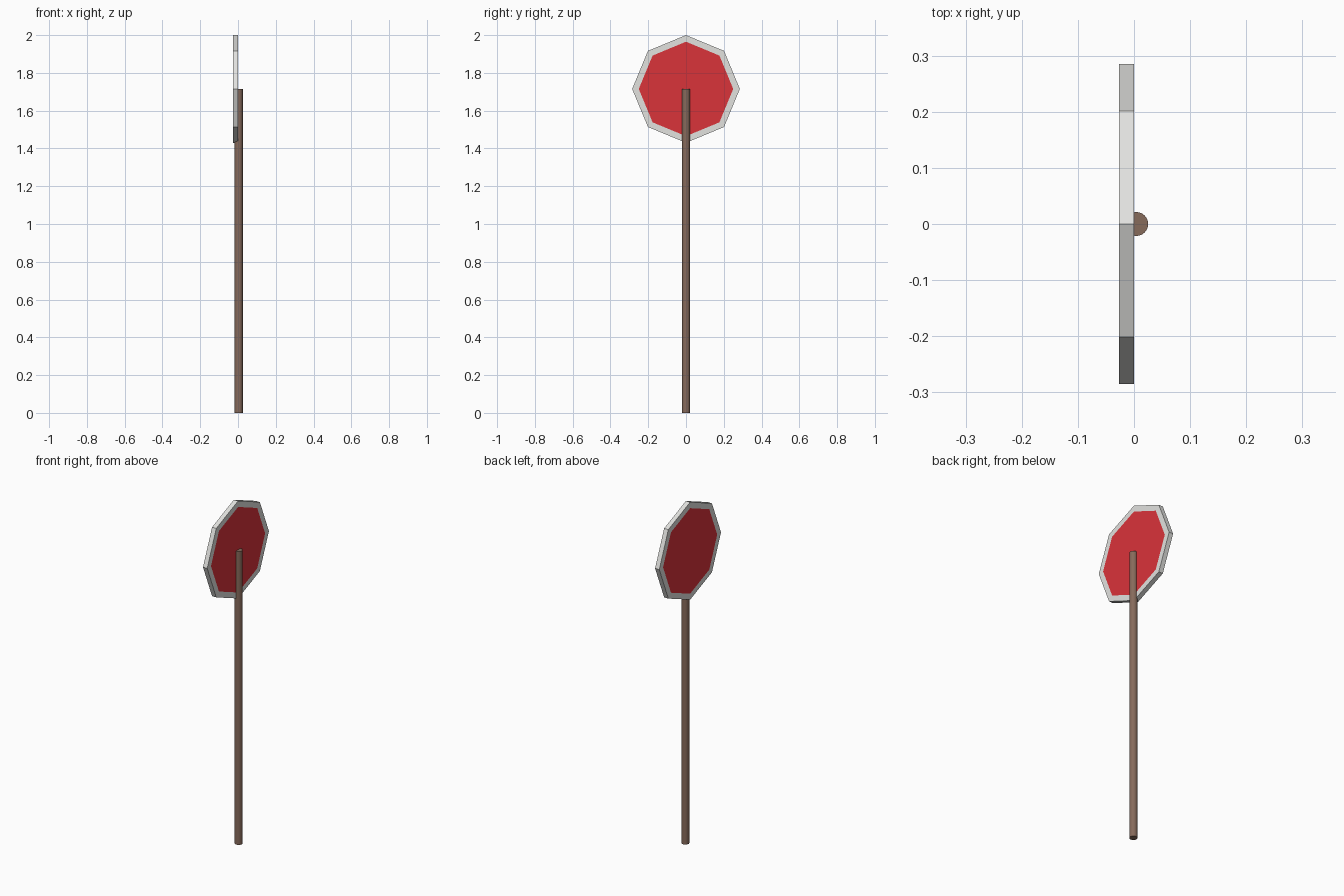
import bpy
import bmesh
from math import pi
from mathutils import Matrix, Vector

cube = bpy.data.objects.get("Cube")
if cube:
    bpy.data.objects.remove(cube, do_unlink=True)


def material(name, color):
    mat = bpy.data.materials.new(name)
    mat.use_nodes = True
    mat.diffuse_color = (*color, 1)
    mat.node_tree.nodes["Principled BSDF"].inputs["Base Color"].default_value = (*color, 1)
    return mat


def prism(name, sides, radius, depth, matrix, mats):
    """Capped cylinder along its local z, placed by a matrix."""
    bm = bmesh.new()
    bmesh.ops.create_cone(bm, cap_ends=True, segments=sides, radius1=radius,
                          radius2=radius, depth=depth, matrix=matrix)
    mesh = bpy.data.meshes.new(name)
    bm.to_mesh(mesh)
    bm.free()
    obj = bpy.data.objects.new(name, mesh)
    bpy.context.collection.objects.link(obj)
    for mat in mats:
        mesh.materials.append(mat)
    return obj


red = material("sign red", (0.7, 0.033, 0.042))
white = material("border white", (0.76, 0.76, 0.74))
brown = material("post brown", (0.24, 0.145, 0.105))

SIGN_Z, SIGN_R, INNER_R = 1.715, 0.285, 0.25

# Octagonal plate, corner up, facing along x
place = Matrix.Translation((-0.0132, 0, SIGN_Z)) @ Matrix.Rotation(pi / 2, 4, "Y")
plate = prism("sign_plate", 8, SIGN_R, 0.0272, place, [white, red])

# Red panels inset flush in both broad faces
bm = bmesh.new()
bm.from_mesh(plate.data)
broad = [f for f in bm.faces if len(f.verts) == 8]
bmesh.ops.inset_individual(bm, faces=broad, thickness=0.01)
for face in broad:
    face.material_index = 1
    for v in face.verts:
        offset = Vector((0, v.co.y, v.co.z - SIGN_Z)).normalized() * INNER_R
        v.co.y, v.co.z = offset.y, SIGN_Z + offset.z
bm.to_mesh(plate.data)
bm.free()

# Round post, ending at the middle of the plate
post = prism("post", 24, 0.0213, SIGN_Z, Matrix.Translation((0.004, 0, SIGN_Z / 2)), [brown])
bpy.ops.object.select_all(action="DESELECT")
post.select_set(True)
bpy.context.view_layer.objects.active = post
bpy.ops.object.shade_smooth_by_angle()
